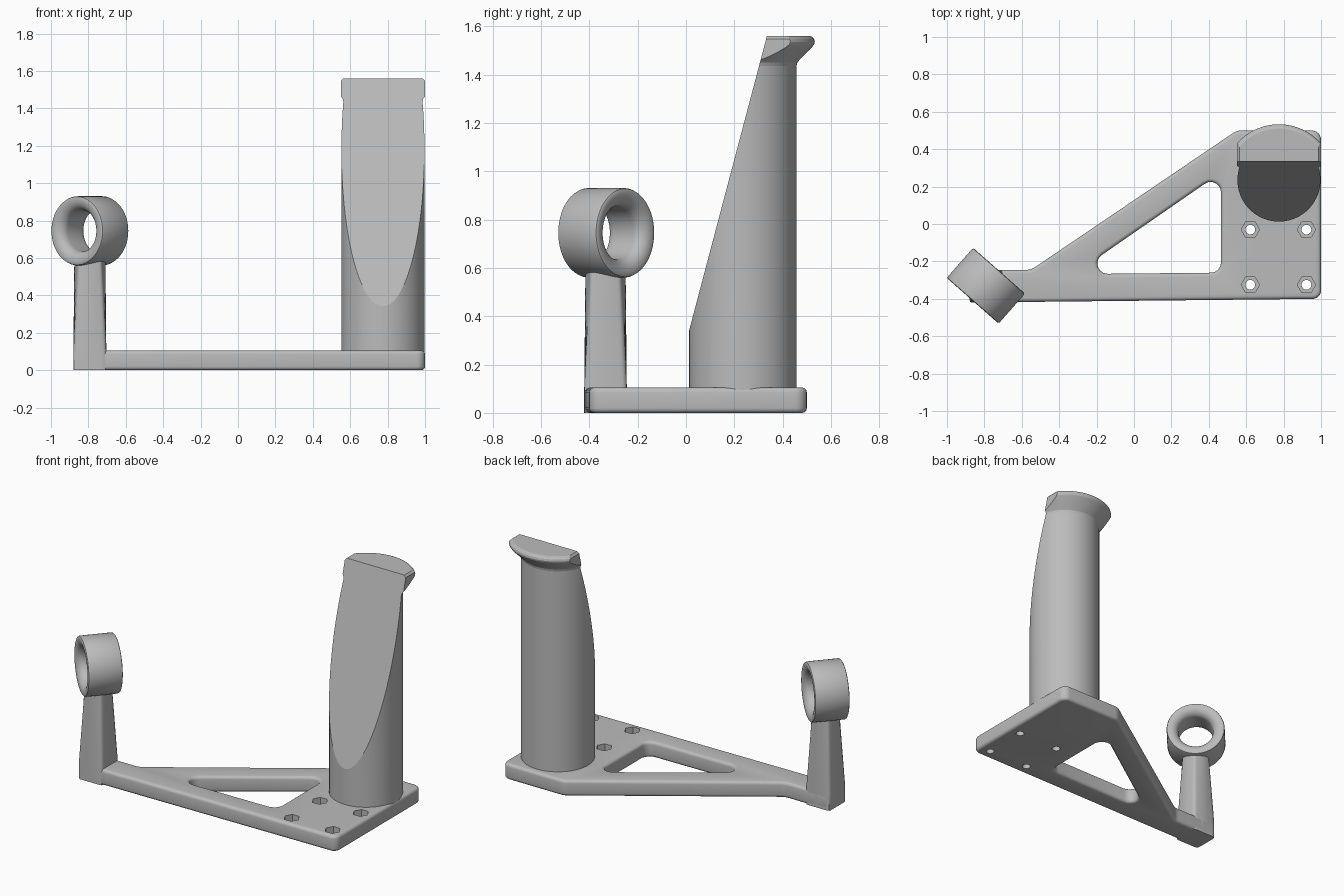
import bpy, bmesh
from math import sin, cos, pi, radians
from mathutils import Vector, Matrix

cube = bpy.data.objects.get("Cube")
if cube:
    bpy.data.objects.remove(cube, do_unlink=True)

grey = bpy.data.materials.new("plain_grey")
grey.use_nodes = True
grey.diffuse_color = (0.5, 0.5, 0.5, 1)
grey.node_tree.nodes["Principled BSDF"].inputs["Base Color"].default_value = (0.5, 0.5, 0.5, 1)


def finish(name, bm):
    bmesh.ops.recalc_face_normals(bm, faces=bm.faces)
    mesh = bpy.data.meshes.new(name)
    bm.to_mesh(mesh)
    bm.free()
    mesh.materials.append(grey)
    obj = bpy.data.objects.new(name, mesh)
    bpy.context.collection.objects.link(obj)
    return obj


def activate(obj):
    bpy.ops.object.select_all(action='DESELECT')
    obj.select_set(True)
    bpy.context.view_layer.objects.active = obj


def smooth(obj, angle):
    activate(obj)
    bpy.ops.object.shade_smooth_by_angle(angle=radians(angle))


def loft(name, rings):
    """Skin a stack of equal-length point rings and cap both ends."""
    bm = bmesh.new()
    rows = [[bm.verts.new(p) for p in ring] for ring in rings]
    n = len(rows[0])
    for low, high in zip(rows, rows[1:]):
        for i in range(n):
            j = (i + 1) % n
            bm.faces.new((low[i], low[j], high[j], high[i]))
    bm.faces.new(rows[0])
    bm.faces.new(rows[-1])
    return finish(name, bm)


def lathe(points, steps, closed=False):
    """Spin an (r, z) profile around the z axis."""
    bm = bmesh.new()
    vs = [bm.verts.new((r, 0, z)) for r, z in points]
    es = [bm.edges.new(pair) for pair in zip(vs, vs[1:])]
    if closed:
        es.append(bm.edges.new((vs[-1], vs[0])))
    bmesh.ops.spin(bm, geom=vs + es, axis=(0, 0, 1), cent=(0, 0, 0),
                   angle=2 * pi, steps=steps, use_merge=True)
    bmesh.ops.remove_doubles(bm, verts=bm.verts, dist=1e-5)
    return bm


def rounded(corners, z, grow=0.0, steps=6):
    """Counter-clockwise outline with rounded corners, offset outwards by grow."""
    out = []
    for i, (x, y, r) in enumerate(corners):
        p = Vector((x, y, 0))
        a = (Vector((*corners[i - 1][:2], 0)) - p).normalized()
        b = (Vector((*corners[(i + 1) % len(corners)][:2], 0)) - p).normalized()
        half = a.angle(b) / 2
        centre = p + (a + b).normalized() * r / sin(half)
        start = (p + a * r * cos(half) / sin(half) - centre).normalized()
        end = (p + b * r * cos(half) / sin(half) - centre).normalized()
        radius = r + grow if b.cross(a).z > 0 else r - grow
        for k in range(steps + 1):
            q = centre + start.slerp(end, k / steps) * radius
            out.append((q.x, q.y, z))
    return out


def circle(x, y, r, z, n):
    return [(x + r * cos(2 * pi * i / n), y + r * sin(2 * pi * i / n), z) for i in range(n)]


def cut(obj, cutter):
    cutter.hide_render = True
    activate(obj)
    mod = obj.modifiers.new("cut", 'BOOLEAN')
    mod.operation, mod.solver, mod.object = 'DIFFERENCE', 'EXACT', cutter
    bpy.ops.object.modifier_apply(modifier=mod.name)
    bpy.data.objects.remove(cutter, do_unlink=True)


# Base plate with rounded rims
THICK, EDGE = 0.105, 0.02
outline = [(-0.88, -0.42, 0.025), (1, -0.40, 0.045), (1, 0.5, 0.05),
           (0.55, 0.5, 0.08), (-0.55, -0.245, 0.08), (-0.88, -0.245, 0.025)]
arc = [(EDGE * (1 - cos(t)), EDGE * (1 - sin(t))) for t in (k * pi / 8 for k in range(5))]
levels = arc + [(THICK - z, e) for z, e in reversed(arc)]
plate = loft("base_plate", [rounded(outline, z, -e) for z, e in levels])

# Triangular window with flared rims
window = [(-0.32, -0.268, 0.055), (0.465, -0.26, 0.055), (0.465, 0.275, 0.055)]
flared = [(-0.02, EDGE)] + levels + [(THICK + 0.02, EDGE)]
cut(plate, loft("window_cutter", [rounded(window, z, e) for z, e in flared]))

# Four screw holes with hexagonal recesses
for x in (0.622, 0.922):
    for y in (-0.03, -0.325):
        cut(plate, loft("hex_cutter", [circle(x, y, 0.049, z, 6) for z in (0.05, 0.2)]))
        cut(plate, loft("bore_cutter", [circle(x, y, 0.026, z, 24) for z in (-0.1, 0.2)]))
smooth(plate, 30)


# Post blending from a square foot to a round top
def post_ring(half, power, z, n=64):
    ring = []
    for i in range(n):
        c, s = cos(2 * pi * i / n), sin(2 * pi * i / n)
        r = half / (abs(c) ** power + abs(s) ** power) ** (1 / power)
        ring.append((-0.792 + r * c, -0.333 + r * s, z))
    return ring


post = loft("post", [post_ring(0.088, 14, 0), post_ring(0.088, 14, THICK),
                     post_ring(0.083, 2, 0.6)])
smooth(post, 40)

# Ring holder: rounded bore, axis turned in plan
HALF, BORE, LIP = 0.107, 0.11, 0.055
lip = [(BORE + LIP * (1 - cos(t)), HALF - LIP * (1 - sin(t)))
       for t in (k * pi / 16 for k in range(9))]
upper = lip + [(0.176, HALF), (0.182, HALF - 0.003), (0.185, HALF - 0.01)]
bm = lathe(upper + [(r, -z) for r, z in reversed(upper)], 72, closed=True)
turn = Vector((0.66, 0.75, 0)).to_track_quat('Z', 'Y').to_matrix().to_4x4()
bm.transform(Matrix.Translation((-0.792, -0.33, 0.745)) @ turn)
smooth(finish("ring_holder", bm), 40)

# Upright grip with a flared lip, sliced by a sloping front face
TOP, R = 1.56, 0.222
bm = lathe([(0, 0.08), (R, 0.08), (R, 1.435), (0.226, 1.45), (0.235, 1.461),
            (0.288, 1.515), (0.295, 1.525), (0.298, 1.535), (0.295, 1.547),
            (0.287, 1.556), (0.275, TOP), (0, TOP)], 96)
bm.transform(Matrix.Translation((0.775, 0.235, 0)))
slices = [((0.775, 0.01, 0.33), (0, -1.23, 0.325))]
for side in (-1, 1):
    slices.append(((0.775 + side * 0.2235, 0, 0), (side, 0, 0)))
    slices.append(((0.775 + side * 0.211, 0, TOP), (side, 0, 1)))
for point, normal in slices:
    bmesh.ops.bisect_plane(bm, geom=bm.verts[:] + bm.edges[:] + bm.faces[:], dist=1e-5,
                           plane_co=point, plane_no=Vector(normal).normalized(),
                           clear_outer=True)
    bmesh.ops.holes_fill(bm, edges=[e for e in bm.edges if e.is_boundary], sides=0)
smooth(finish("grip", bm), 12)
